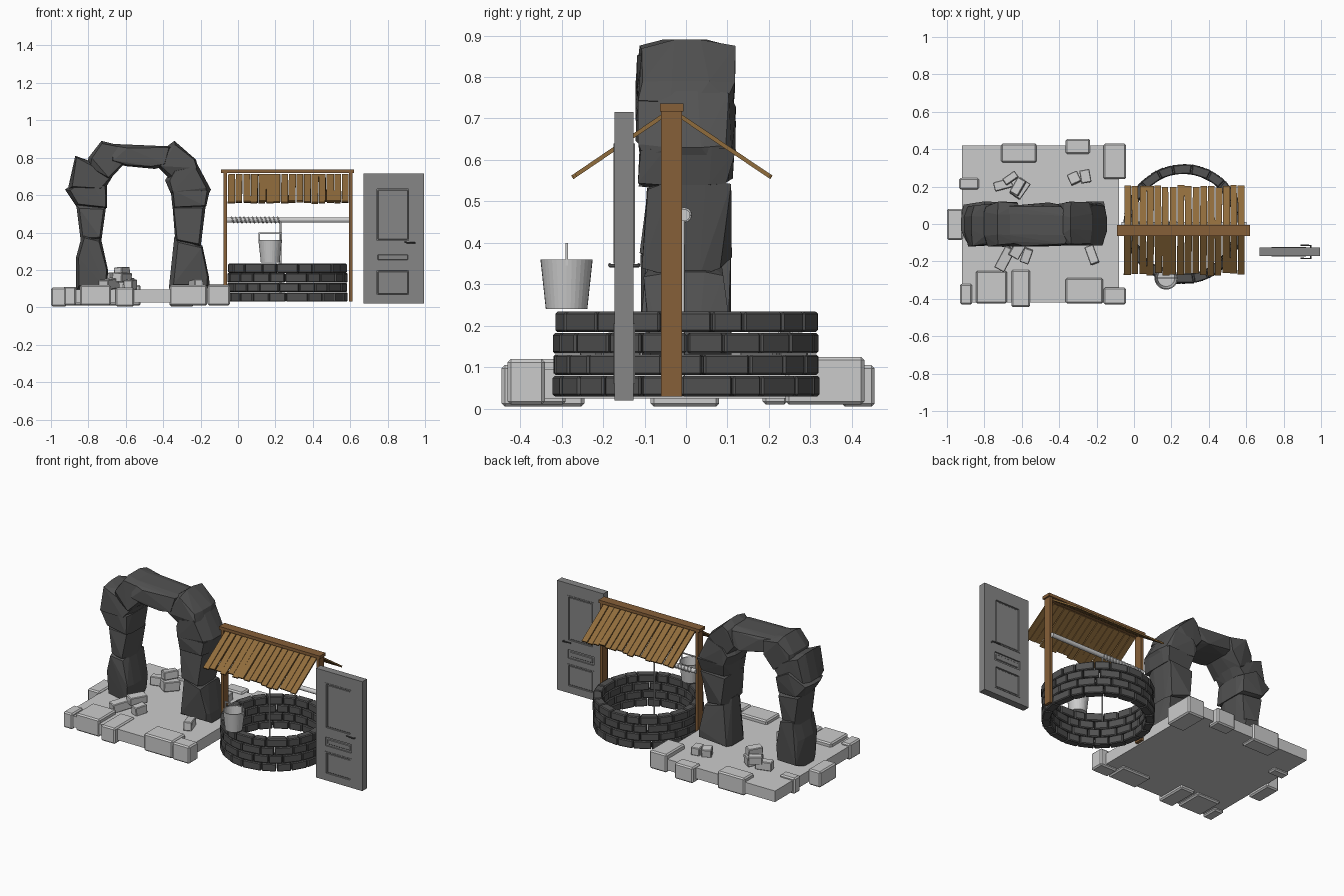
import bpy, bmesh, math, random
from mathutils import Matrix, Vector

if "Cube" in bpy.data.objects:
    bpy.data.objects.remove(bpy.data.objects["Cube"])

random.seed(4)

def material(name, c):
    m = bpy.data.materials.new(name)
    m.diffuse_color = (*c, 1)
    m.use_nodes = True
    m.node_tree.nodes["Principled BSDF"].inputs["Base Color"].default_value = m.diffuse_color
    return m

dark = material("dark_stone", (.085, .085, .085))
mid = material("door_grey", (.24, .24, .24))
wood = material("post_wood", (.24, .115, .04))
plank_wood = material("plank_wood", (.28, .15, .045))

def finish(name, bm, mat=None):
    bmesh.ops.recalc_face_normals(bm, faces=bm.faces)
    me = bpy.data.meshes.new(name)
    bm.to_mesh(me)
    bm.free()
    ob = bpy.data.objects.new(name, me)
    bpy.context.collection.objects.link(ob)
    if mat:
        me.materials.append(mat)
    return ob

def bevel(bm, verts, width):
    edges = list({e for v in verts for e in v.link_edges})
    bmesh.ops.bevel(bm, geom=edges, offset=width, segments=1, affect='EDGES', profile=.5)

def box(bm, lo, hi, bev=0, rot=None):
    lo, hi = Vector(lo), Vector(hi)
    m = Matrix.Translation((lo + hi) / 2)
    if rot:
        m = m @ rot
    m = m @ Matrix.Diagonal((*(hi - lo), 1))
    verts = bmesh.ops.create_cube(bm, size=1, matrix=m)['verts']
    if bev:
        bevel(bm, verts, bev)

def hexa(bm, bottom, top, bev=0):
    b = [bm.verts.new(p) for p in bottom]
    t = [bm.verts.new(p) for p in top]
    bm.faces.new(b)
    bm.faces.new(t)
    for i in range(4):
        bm.faces.new((b[i], b[(i + 1) % 4], t[(i + 1) % 4], t[i]))
    if bev:
        bevel(bm, b + t, bev)

def tube(name, pts, r):
    cu = bpy.data.curves.new(name, 'CURVE')
    cu.dimensions = '3D'
    cu.bevel_depth, cu.bevel_resolution, cu.use_fill_caps = r, 2, True
    sp = cu.splines.new('POLY')
    sp.points.add(len(pts) - 1)
    for p, q in zip(sp.points, pts):
        p.co = (*q, 1)
    ob = bpy.data.objects.new(name, cu)
    bpy.context.collection.objects.link(ob)
    return ob

# base slab with edge blocks: x0, x1, y0, y1, z0, z1
bm = bmesh.new()
box(bm, (-.92, -.42, .025), (-.08, .42, .095))
finish("base_slab", bm)
bm = bmesh.new()
for x0, x1, y0, y1, z0, z1 in [
        (-.71, -.52, .33, .43, .01, .12), (-.365, -.235, .375, .455, .005, .105),
        (-.163, -.043, .24, .43, .01, .125), (-.935, -.83, .185, .245, .01, .11),
        (-1, -.915, -.085, .08, .005, .105), (-.93, -.865, -.43, -.32, .01, .11),
        (-.845, -.68, -.425, -.25, .01, .12), (-.655, -.555, -.445, -.245, .005, .105),
        (-.365, -.165, -.425, -.29, .01, .12), (-.163, -.043, -.43, -.34, .01, .12)]:
    box(bm, (x0, y0, z0), (x1, y1, z1), .008)
finish("edge_blocks", bm)

# loose rubble: x, y, z, length, width, height, turn
bm = bmesh.new()
for x, y, z, l, w, h, a in [
        (-.61, .19, .13, .07, .10, .06, -35), (-.62, .20, .19, .09, .05, .05, 60),
        (-.70, .21, .125, .10, .05, .055, 15), (-.66, .245, .16, .08, .04, .05, 35),
        (-.32, .245, .12, .06, .06, .05, 25), (-.26, .255, .12, .055, .07, .05, 10),
        (-.69, -.185, .125, .06, .13, .055, -28), (-.62, -.13, .16, .11, .06, .05, 60),
        (-.575, -.17, .12, .05, .08, .055, -20), (-.225, -.165, .12, .05, .10, .055, 20)]:
    rot = Matrix.Rotation(math.radians(a), 4, 'Z') @ Matrix.Rotation(random.uniform(-.12, .12), 4, 'X')
    s = Vector((l, w, h)) / 2
    c = Vector((x, y, z))
    box(bm, c - s, c + s, .004, rot)
finish("rubble", bm)

# arch rocks: front outlines (x, z) hulled through a faceted depth
rocks = [
    [(-.865, .09), (-.70, .09), (-.695, .2), (-.735, .38), (-.83, .40), (-.865, .27)],
    [(-.84, .35), (-.73, .36), (-.705, .54), (-.865, .55)],
    [(-.865, .54), (-.70, .53), (-.70, .65), (-.80, .71), (-.925, .63)],
    [(-.91, .63), (-.72, .62), (-.67, .70), (-.80, .785), (-.87, .81)],
    [(-.81, .74), (-.69, .68), (-.61, .765), (-.61, .86), (-.73, .89), (-.80, .80)],
    [(-.70, .78), (-.60, .755), (-.445, .74), (-.37, .76), (-.35, .86), (-.60, .86), (-.70, .875)],
    [(-.43, .75), (-.35, .67), (-.21, .74), (-.225, .79), (-.34, .89), (-.38, .86)],
    [(-.39, .68), (-.36, .61), (-.16, .60), (-.145, .63), (-.22, .77), (-.35, .74)],
    [(-.35, .53), (-.17, .54), (-.15, .63), (-.36, .63)],
    [(-.35, .54), (-.172, .55), (-.20, .32), (-.335, .35)],
    [(-.37, .10), (-.15, .10), (-.155, .16), (-.19, .33), (-.34, .38)]]
for i, poly in enumerate(rocks):
    bm = bmesh.new()
    cx = sum(p[0] for p in poly) / len(poly)
    cz = sum(p[1] for p in poly) / len(poly)
    depth = .11 if 2 <= i <= 8 else .1
    for x, z in poly:
        for side in (-1, 1):
            bm.verts.new((x, side * random.uniform(.02, .065), z))
            k = random.uniform(.78, .93)
            bm.verts.new((cx + (x - cx) * k, side * (depth + random.uniform(-.018, .012)), cz + (z - cz) * k))
    res = bmesh.ops.convex_hull(bm, input=bm.verts[:])
    loose = [v for v in bm.verts if not v.link_faces]
    bmesh.ops.delete(bm, geom=loose, context='VERTS')
    finish(f"arch_rock_{i + 1}", bm, dark)

# well wall: four staggered brick courses
WX, N = .265, 20
bm = bmesh.new()
for row in range(4):
    z0, z1 = .03 + row * .0515, .03 + row * .0515 + .0495
    cuts = [2 * math.pi * (k + .5 * (row % 2) + random.uniform(-.15, .15)) / N for k in range(N)]
    for k in range(N):
        a0, a1 = cuts[k] + .006, cuts[(k + 1) % N] - .006 + (2 * math.pi if k == N - 1 else 0)
        ro = .321 + random.uniform(-.002, .002)
        ring = [(WX + r * math.cos(a), r * math.sin(a)) for r, a in ((.27, a0), (ro, a0), (ro, a1), (.27, a1))]
        hexa(bm, [(*p, z0) for p in ring], [(*p, z1) for p in ring], .005)
finish("well_bricks", bm, dark)

# posts and ridge beam
bm = bmesh.new()
for x in (-.068, .602):
    box(bm, (x - .009, -.06, .03), (x + .009, -.01, .72))
box(bm, (-.09, -.063, .717), (.62, -.006, .736))
finish("posts_and_ridge", bm, wood)

# roof planks on both slopes
for name, top, foot in (("front_roof_planks", (-.05, .71), (-.268, .562)),
                        ("back_roof_planks", (-.02, .71), (.2, .562))):
    bm = bmesh.new()
    t, f = Vector((0, *top)), Vector((0, *foot))
    n = Vector((0, -(f - t).z, (f - t).y)).normalized() * .005
    count = 16
    for k in range(count):
        x = -.052 + .648 * k / count
        w0, w1 = random.uniform(.034, .039), random.uniform(.034, .039)
        j = random.uniform(-.003, .003)
        e = t + (f - t) * random.uniform(.96, 1.03)
        X = Vector((1, 0, 0))
        quad = [t + X * x, t + X * (x + w0), e + X * (x + j + w1), e + X * (x + j)]
        hexa(bm, [p - n for p in quad], [p + n for p in quad])
    finish(name, bm, plank_wood)

# winch axle, wound rope and hanging rope
bm = bmesh.new()
bmesh.ops.create_cone(bm, cap_ends=True, segments=24, radius1=.014, radius2=.014, depth=.67,
                      matrix=Matrix.Translation((.267, -.004, .467)) @ Matrix.Rotation(math.pi / 2, 4, 'Y'))
finish("winch_axle", bm)
turns, steps = 12, 12
coil = [(-.04 + .268 * i / (turns * steps), -.004 + .015 * math.cos(i * 2 * math.pi / steps),
         .467 + .015 * math.sin(i * 2 * math.pi / steps)) for i in range(turns * steps + 1)]
tube("rope_coil", coil, .0035)
tube("hanging_rope", [(.228, -.008, .467), (.228, -.008, .04)], .005)

# bucket with wall thickness, and its square handle
bm = bmesh.new()
prof = [(.0, .24), (.05, .24), (.063, .36), (.058, .36), (.046, .246), (0, .246)]
S = 32
verts = [bm.verts.new((r, 0, z)) for r, z in prof]
edges = [bm.edges.new(p) for p in zip(verts, verts[1:])]
bmesh.ops.spin(bm, geom=verts + edges, cent=(0, 0, 0), axis=(0, 0, 1), angle=2 * math.pi, steps=S)
bmesh.ops.remove_doubles(bm, verts=bm.verts, dist=1e-4)
bmesh.ops.translate(bm, verts=bm.verts, vec=(.172, -.288, 0))
finish("bucket", bm)
bm = bmesh.new()
for x in (.109, .227):
    box(bm, (x, -.291, .345), (x + .008, -.285, .4))
box(bm, (.109, -.291, .393), (.235, -.285, .4))
finish("bucket_handle", bm)

# door: stiles, rails, thin core, and mouldings on both faces
bm = bmesh.new()
panels = [(.35, .64), (.24, .295), (.06, .205)]
Y0, Y1 = -.172, -.126
box(bm, (.67, Y0, .02), (.735, Y1, .715))
box(bm, (.92, Y0, .02), (.995, Y1, .715))
for z0, z1 in ((.02, .06), (.205, .24), (.295, .35), (.64, .715)):
    box(bm, (.735, Y0, z0), (.92, Y1, z1))
box(bm, (.735, Y0 + .008, .06), (.92, Y1 - .008, .64))
for z0, z1 in panels:
    g = .012
    box(bm, (.735 + g, Y0 + .003, z0 + g), (.92 - g, Y1 - .003, z1 - g), .003)
for z0, z1 in panels[::2]:
    for a, b, c, d in ((.735, .743, z0, z1), (.912, .92, z0, z1), (.743, .912, z0, z0 + .008), (.743, .912, z1 - .008, z1)):
        box(bm, (a, Y0 - .003, c), (b, Y1 + .003, d))
finish("door", bm, mid)
for side, y in (("front", Y0), ("back", Y1)):
    s = -1 if side == "front" else 1
    tube(side + "_door_handle", [(.945, y, .345), (.945, y + s * .012, .345), (.89, y + s * .012, .347)], .004).data.materials.append(dark)
